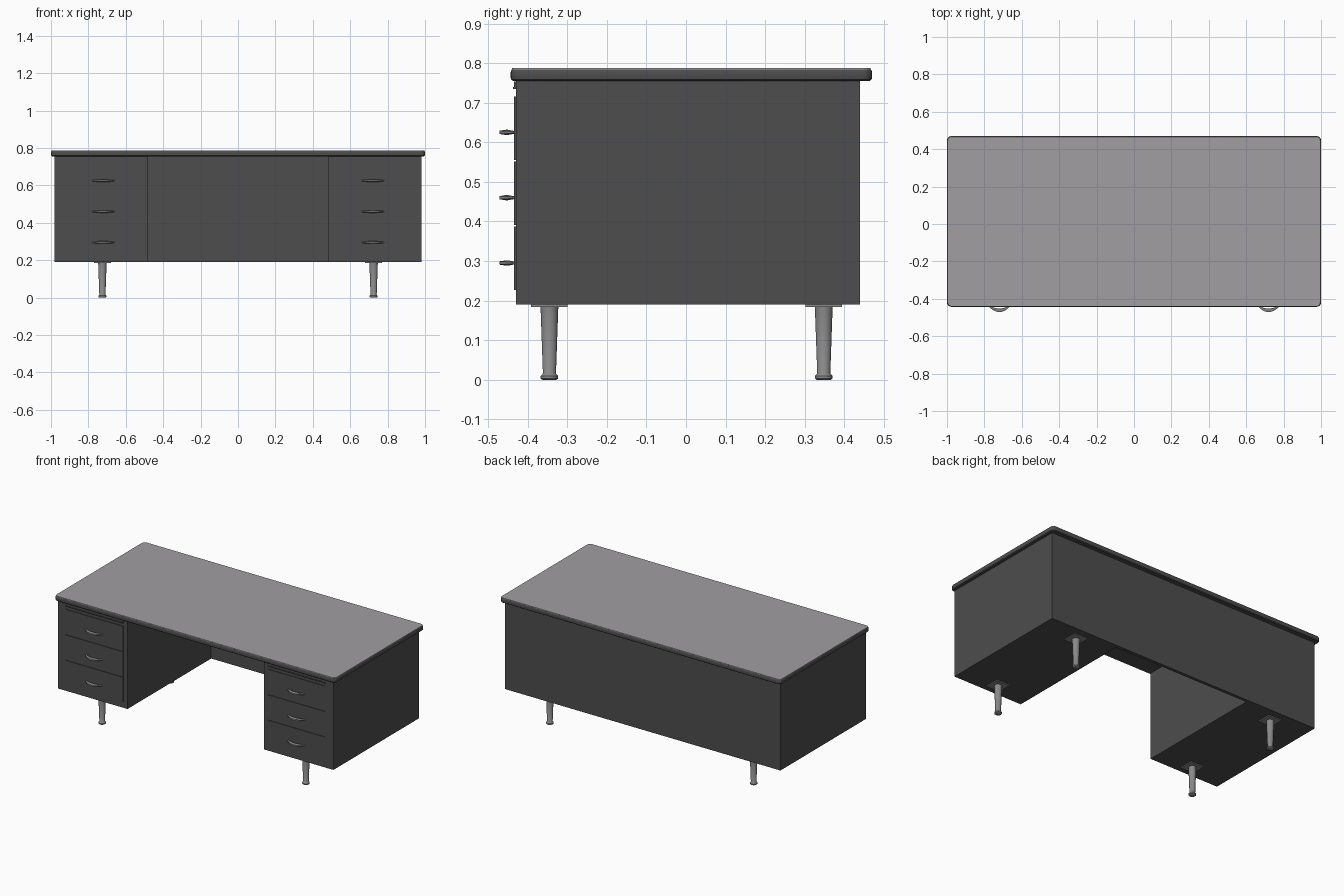
import bpy, bmesh, math

if "Cube" in bpy.data.objects:
    bpy.data.objects.remove(bpy.data.objects["Cube"])


def material(name, v):
    m = bpy.data.materials.new(name)
    m.diffuse_color = (*v, 1)
    m.use_nodes = True
    m.node_tree.nodes["Principled BSDF"].inputs["Base Color"].default_value = m.diffuse_color
    return m


BODY = material("dark grey steel", (0.075, 0.075, 0.075))
TOP = material("light grey laminate", (0.36, 0.345, 0.36))
METAL = material("brushed metal", (0.25, 0.25, 0.25))


def finish(name, bm, mat, smooth=None):
    bmesh.ops.recalc_face_normals(bm, faces=bm.faces[:])
    me = bpy.data.meshes.new(name)
    bm.to_mesh(me)
    bm.free()
    ob = bpy.data.objects.new(name, me)
    bpy.context.collection.objects.link(ob)
    me.materials.append(mat)
    if smooth:
        bpy.ops.object.select_all(action='DESELECT')
        ob.select_set(True)
        bpy.context.view_layer.objects.active = ob
        bpy.ops.object.shade_smooth_by_angle(angle=math.radians(smooth))
    return ob


def box(name, x, y, z, mat):
    bm = bmesh.new()
    bmesh.ops.create_cube(bm, size=1)
    for v in bm.verts:
        for i, (a, b) in enumerate((x, y, z)):
            v.co[i] = a if v.co[i] < 0 else b
    return finish(name, bm, mat)


def span(s, a, b):
    return tuple(sorted((s * a, s * b)))


def loft(name, rings, mat, smooth=None):
    # Closed rings joined in order, with capped ends
    bm = bmesh.new()
    vs = [[bm.verts.new(p) for p in r] for r in rings]
    n = len(vs[0])
    for a, b in zip(vs, vs[1:]):
        for i in range(n):
            j = (i + 1) % n
            bm.faces.new((a[i], a[j], b[j], b[i]))
    bm.faces.new(vs[0])
    bm.faces.new(vs[-1])
    return finish(name, bm, mat, smooth)


def rounded_slab(name, layers, mat):
    # layers: (inset, z) steps of a rounded rectangle outline
    rings = []
    for inset, z in layers:
        r, hx, y0, y1 = 0.024 - inset, 1 - inset, -0.443 + inset, 0.47 - inset
        ring = []
        for k, (cx, cy) in enumerate(((hx - r, y1 - r), (r - hx, y1 - r),
                                      (r - hx, y0 + r), (hx - r, y0 + r))):
            for i in range(6):
                a = math.pi / 2 * (k + i / 5)
                ring.append((cx + r * math.cos(a), cy + r * math.sin(a), z))
        rings.append(ring)
    return loft(name, rings, mat, 35)


def handle(name, cx, cz):
    # Flat bow: tapered crescent with a finger gap behind it
    rings = []
    for i in range(17):
        t = -1 + i / 8
        bow = 1 - t * t
        yo, yi = -0.437 - 0.034 * bow, -0.431 - 0.021 * bow
        h = 0.003 + 0.004 * bow
        x = cx + 0.06 * t
        rings.append([(x, yi, cz - h), (x, yi, cz + h),
                      (x, yo, cz + 0.6 * h), (x, yo, cz - 0.6 * h)])
    return loft(name, rings, METAL, 30)


def leg(name, cx, cy):
    prof = [(0.018, 0), (0.022, 0.003), (0.022, 0.010), (0.018, 0.014),
            (0.0165, 0.016), (0.0225, 0.185)]
    rings = [[(cx + r * math.cos(i * math.pi / 12), cy + r * math.sin(i * math.pi / 12), z)
              for i in range(24)] for r, z in prof]
    return loft(name, rings, METAL, 40)


# Desk top: dark edge band and pale writing surface
rounded_slab("top_edge_band", [(0.006, 0.755), (0.001, 0.759), (0, 0.764),
                               (0, 0.776), (0.001, 0.781), (0.003, 0.784)], BODY)
rounded_slab("writing_surface", [(0.003, 0.783), (0.004, 0.787)], TOP)

# Back panel between the pedestals
box("back_panel", (-0.486, 0.486), (0.42, 0.44), (0.19, 0.757), BODY)

for s, side in ((-1, "left"), (1, "right")):
    box(side + "_pedestal", span(s, 0.485, 0.98), (-0.43, 0.44), (0.19, 0.757), BODY)

    # Pull-out writing slide with a finger lip
    box(side + "_slide", span(s, 0.515, 0.925), (-0.434, -0.40), (0.738, 0.754), BODY)
    box(side + "_slide_lip", span(s, 0.515, 0.925), (-0.437, -0.43), (0.734, 0.740), BODY)

    # Three drawers, each with a bow handle
    for i in range(3):
        z = 0.227 + i * 0.164
        box(f"{side}_drawer_{i + 1}", span(s, 0.515, 0.925), (-0.434, -0.42), (z, z + 0.160), BODY)
        handle(f"{side}_handle_{i + 1}", s * 0.72, 0.295 + i * 0.165)

    # Legs with square mounting plates
    for cy, end in ((-0.345, "front"), (0.348, "back")):
        leg(f"{side}_{end}_leg", s * 0.725, cy)
        box(f"{side}_{end}_leg_plate", (s * 0.725 - 0.046, s * 0.725 + 0.046),
            (cy - 0.046, cy + 0.046), (0.184, 0.191), METAL)
